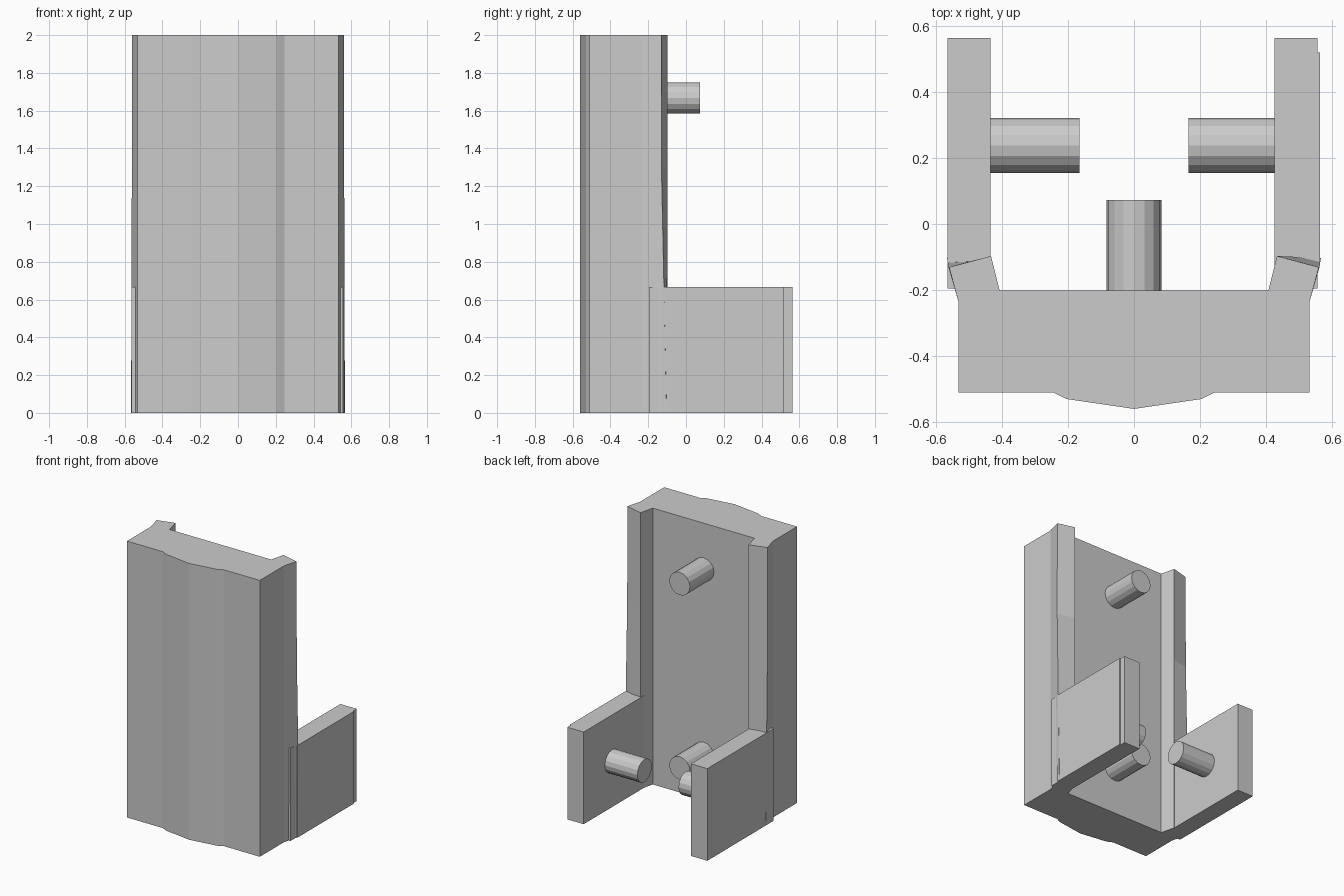
import bpy
import bmesh
from math import radians
from mathutils import Matrix, Vector

cube = bpy.data.objects.get("Cube")
if cube:
    bpy.data.objects.remove(cube, do_unlink=True)

grey = bpy.data.materials.new("light_grey")
grey.use_nodes = True
grey.diffuse_color = (0.6, 0.6, 0.6, 1)
grey.node_tree.nodes["Principled BSDF"].inputs["Base Color"].default_value = (0.6, 0.6, 0.6, 1)


def add_object(name, bm):
    bmesh.ops.recalc_face_normals(bm, faces=bm.faces)
    mesh = bpy.data.meshes.new(name)
    bm.to_mesh(mesh)
    bm.free()
    mesh.materials.append(grey)
    obj = bpy.data.objects.new(name, mesh)
    bpy.context.collection.objects.link(obj)
    return obj


def loft(name, sections):
    """Skin a stack of (height, outline) sections and cap both ends."""
    bm = bmesh.new()
    rings = [[bm.verts.new((x, y, z)) for x, y in outline] for z, outline in sections]
    for low, high in zip(rings, rings[1:]):
        for i in range(len(low)):
            j = (i + 1) % len(low)
            bm.faces.new((low[i], low[j], high[j], high[i]))
    bm.faces.new(rings[0])
    bm.faces.new(rings[-1])
    return add_object(name, bm)


def peg(name, start, end, radius=0.083):
    """Sixteen-sided horizontal peg between two points."""
    start, end = Vector(start), Vector(end)
    axis = end - start
    turn = axis.to_track_quat('Z', 'Y').to_matrix().to_4x4()
    bm = bmesh.new()
    bmesh.ops.create_cone(bm, cap_ends=True, segments=16, radius1=radius,
                          radius2=radius, depth=axis.length,
                          matrix=Matrix.Translation((start + end) / 2) @ turn)
    return add_object(name, bm)


def body_outline(lip_x, lip_y):
    """Bowed front, flat sides and two flared lips at the back."""
    half = [(0.205, -0.53), (0.245, -0.51), (0.532, -0.51), (0.532, -0.235),
            (lip_x, lip_y), (0.433, -0.097), (0.407, -0.202)]
    return [(0, -0.56)] + half + [(-x, y) for x, y in reversed(half)]


# Tall body, with the outer lip corners drifting slightly back toward the base
loft("tall_body", [(0, body_outline(0.566, -0.103)),
                   (1.3, body_outline(0.562, -0.13)),
                   (2, body_outline(0.56, -0.131))])

# Low side plates, the left one with a shallow raised outer panel
HEIGHT = 0.667
right = [(-0.565, -0.195), (-0.434, -0.195), (-0.434, 0.563), (-0.565, 0.563)]
left = [(0.425, -0.195), (0.556, -0.195), (0.556, -0.125), (0.564, -0.125),
        (0.564, 0.52), (0.556, 0.52), (0.556, 0.563), (0.425, 0.563)]
loft("right_side_plate", [(0, right), (HEIGHT, right)])
loft("left_side_plate", [(0, left), (HEIGHT, left)])

# Pegs on the back of the body and on the inside of the plates
for name, z in (("lower_back_peg", 0.333), ("upper_back_peg", 1.667)):
    peg(name, (0, -0.21, z), (0, 0.073, z))
for name, side in (("left_side_peg", 1), ("right_side_peg", -1)):
    peg(name, (side * 0.44, 0.238, 0.333), (side * 0.165, 0.238, 0.333))
